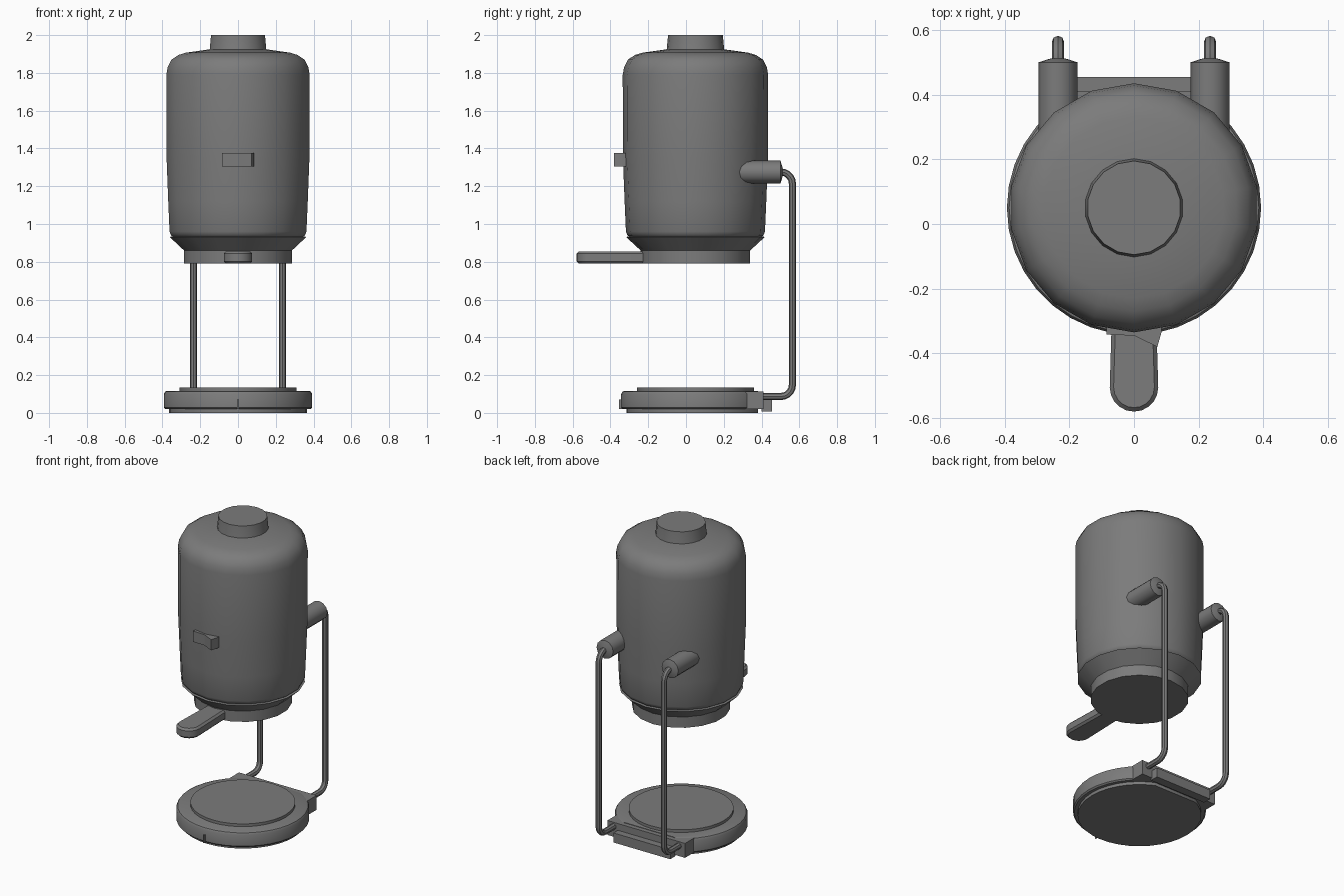
import bpy, bmesh, math
from mathutils import Vector

cube = bpy.data.objects.get("Cube")
if cube:
    bpy.data.objects.remove(cube, do_unlink=True)

grey = bpy.data.materials.new("mid grey")
grey.use_nodes = True
grey.diffuse_color = (0.2, 0.2, 0.2, 1)
grey.node_tree.nodes["Principled BSDF"].inputs["Base Color"].default_value = (0.2, 0.2, 0.2, 1)
CY = 0.05  # shared axis of the body and base


def finish(name, bm, smooth=True):
    bmesh.ops.recalc_face_normals(bm, faces=bm.faces)
    mesh = bpy.data.meshes.new(name)
    bm.to_mesh(mesh)
    bm.free()
    mesh.materials.append(grey)
    ob = bpy.data.objects.new(name, mesh)
    bpy.context.collection.objects.link(ob)
    if smooth:
        bpy.ops.object.select_all(action='DESELECT')
        ob.select_set(True)
        bpy.context.view_layer.objects.active = ob
        bpy.ops.object.shade_smooth_by_angle(angle=math.radians(35))
    return ob


def skin(bm, rings):
    """Bridge closed rings of points and cap both ends."""
    loops = [[bm.verts.new(p) for p in ring] for ring in rings]
    n = len(loops[0])
    for a, b in zip(loops, loops[1:]):
        for i in range(n):
            j = (i + 1) % n
            bm.faces.new((a[i], a[j], b[j], b[i]))
    bm.faces.new(loops[0][::-1])
    bm.faces.new(loops[-1])


def lathe(name, profile, sides, cut_y=None):
    """Turn (radius, z) points about the main axis, optionally cut flat behind."""
    bm = bmesh.new()
    angles = [math.pi / 2 + math.tau * i / sides for i in range(sides)]
    skin(bm, [[(r * math.cos(a), CY + r * math.sin(a), z) for a in angles] for r, z in profile])
    if cut_y is not None:
        bmesh.ops.bisect_plane(bm, geom=bm.verts[:] + bm.edges[:] + bm.faces[:],
                               plane_co=(0, cut_y, 0), plane_no=(0, 1, 0), clear_outer=True)
        bmesh.ops.holes_fill(bm, edges=[e for e in bm.edges if e.is_boundary])
    return finish(name, bm)


def tube(name, path, radii, sides):
    """Sweep a circle along a path lying in a plane of constant x."""
    pts = [Vector(p) for p in path]
    rings = []
    for i, p in enumerate(pts):
        t = (pts[min(i + 1, len(pts) - 1)] - pts[max(i - 1, 0)]).normalized()
        side = Vector((1, 0, 0))
        up = t.cross(side)
        rings.append([p + radii[i] * (math.cos(a) * side + math.sin(a) * up)
                      for a in (math.tau * k / sides for k in range(sides))])
    bm = bmesh.new()
    skin(bm, rings)
    return finish(name, bm)


def prism(name, outline, z0, z1, bevel=0.0, smooth=False):
    bm = bmesh.new()
    skin(bm, [[(x, y, z) for x, y in outline] for z in (z0, z1)])
    if bevel:
        edges = [e for e in bm.edges if abs(e.verts[0].co.z - e.verts[1].co.z) < 1e-5]
        bmesh.ops.bevel(bm, geom=edges, offset=bevel, segments=1, affect='EDGES')
    return finish(name, bm, smooth)


def box(name, x0, x1, y0, y1, z0, z1):
    return prism(name, [(x0, y0), (x1, y0), (x1, y1), (x0, y1)], z0, z1)


# Body, cap and filter funnel
lathe("body", [(0.345, 0.93), (0.36, 0.94), (0.368, 0.96), (0.375, 1.12), (0.384, 1.35), (0.385, 1.79),
               (0.378, 1.83), (0.358, 1.87), (0.32, 1.895), (0.28, 1.907), (0.15, 1.925)], 18)
lathe("top_cap", [(0.155, 1.91), (0.152, 1.925), (0.145, 2.0)], 18)
lathe("funnel", [(0.29, 0.79), (0.29, 0.86), (0.368, 0.932), (0.34, 0.935)], 18)

# Handle with a rounded front end
tip = [(0.075 * math.cos(a), -0.505 + 0.075 * math.sin(a))
       for a in (math.pi + math.pi * i / 10 for i in range(11))]
prism("handle", [(-0.066, -0.2)] + tip + [(0.066, -0.2)], 0.79, 0.855, 0.012, True)

# Rocker switch, its right half standing out
prism("switch", [(-0.085, -0.3), (-0.085, -0.342), (0.0, -0.345), (0.072, -0.38), (0.085, -0.335),
                 (0.085, -0.3)], 1.305, 1.375)

# Base, flat at the back
lathe("base_foot", [(0.365, 0.0), (0.365, 0.025)], 36, 0.38)
lathe("base", [(0.385, 0.02), (0.393, 0.028), (0.393, 0.1), (0.386, 0.112), (0.375, 0.117)], 36, 0.38)
lathe("base_plate", [(0.31, 0.11), (0.31, 0.135)], 36)
box("base_front_tab", -0.004, 0.004, -0.355, -0.33, 0.02, 0.072)
box("base_back_block", -0.28, 0.28, 0.25, 0.41, 0.02, 0.114)
box("base_back_ledge", -0.205, 0.205, 0.4, 0.455, 0.008, 0.07)

# Bent rods and the arms that hold the body
for side, sx in (("left", 1), ("right", -1)):
    x, y, low, high, r = 0.235 * sx, 0.563, 0.087, 1.275, 0.06
    path = [(x, 0.36, low)]
    for cz, start in ((low + r, -math.pi / 2), (high - r, 0)):
        for i in range(6):
            a = start + math.pi / 2 * i / 5
            path.append((x, y - r + r * math.cos(a), cz + r * math.sin(a)))
    path.append((x, 0.45, high))
    tube(side + "_rod", path, [0.019] * len(path), 8)
    tube(side + "_arm", [(x, 0.2, high), (x, 0.5, high), (x, 0.512, high)], [0.06, 0.06, 0.022], 12)
